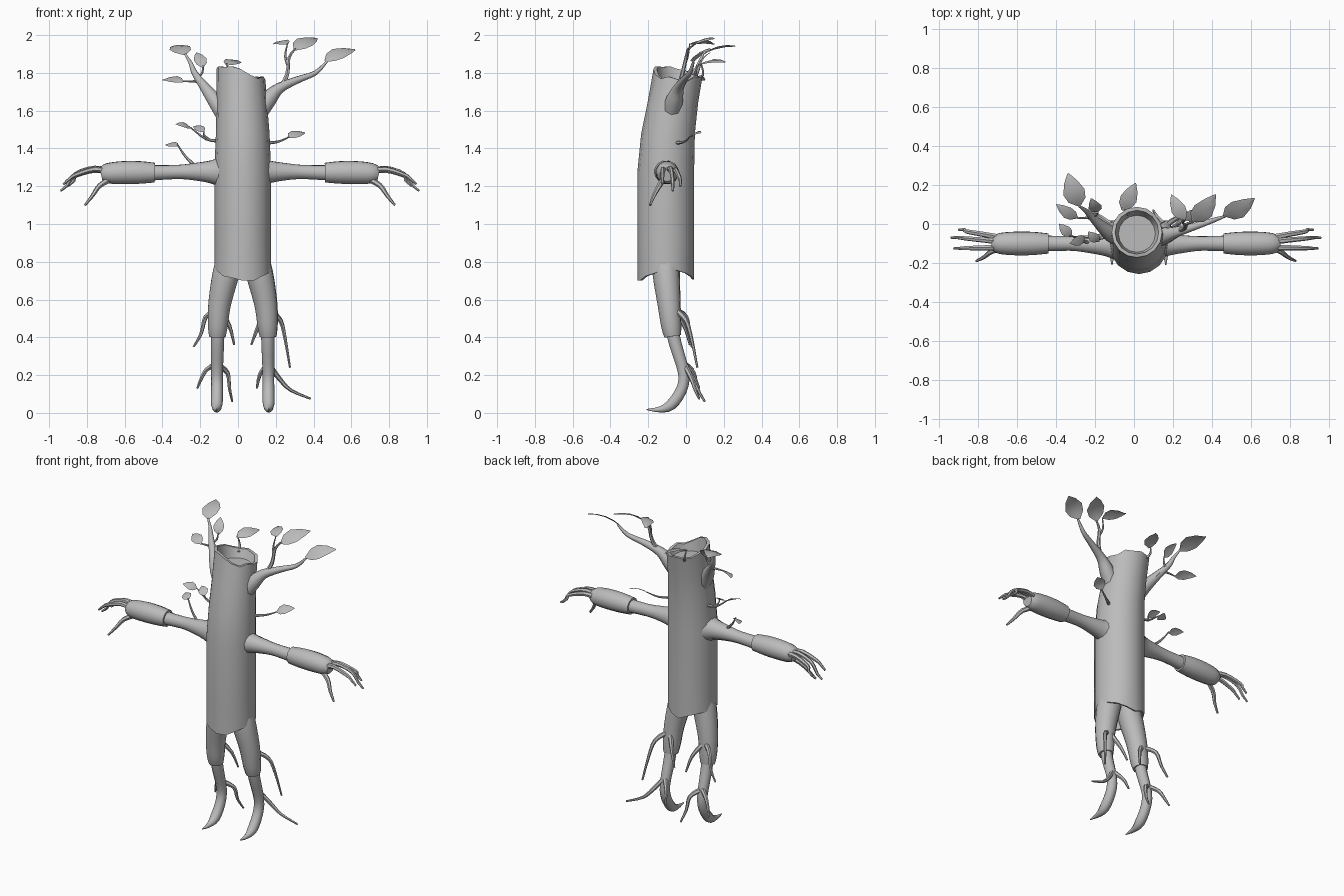
import bpy, bmesh, math
from mathutils import Vector as V

bark = bpy.data.materials.new("grey_bark")
bark.diffuse_color = (0.5, 0.5, 0.5, 1)


def finish(name, bm, angle=50):
    bmesh.ops.recalc_face_normals(bm, faces=bm.faces)
    me = bpy.data.meshes.new(name)
    bm.to_mesh(me)
    bm.free()
    ob = bpy.data.objects.new(name, me)
    bpy.context.collection.objects.link(ob)
    me.materials.append(bark)
    bpy.ops.object.select_all(action='DESELECT')
    ob.select_set(True)
    bpy.context.view_layer.objects.active = ob
    bpy.ops.object.shade_smooth_by_angle(angle=math.radians(angle))
    return ob


def bridge(bm, rings, cap_start=True, cap_end=True):
    n = len(rings[0])
    for a, b in zip(rings, rings[1:]):
        for i in range(n):
            bm.faces.new((a[i], a[(i + 1) % n], b[(i + 1) % n], b[i]))
    if cap_start:
        bm.faces.new(rings[0])
    if cap_end:
        bm.faces.new(rings[-1])


def tube(name, pts, sides=6, smooth=3):
    """Tapered limb through points (x, y, z, radius)."""
    P = [V(p) for p in pts]
    path = []
    for i in range(len(P) - 1):
        a, b, c, d = P[max(i - 1, 0)], P[i], P[i + 1], P[min(i + 2, len(P) - 1)]
        for k in range(smooth):
            t = k / smooth
            path.append(0.5 * (2 * b + (c - a) * t + (2 * a - 5 * b + 4 * c - d) * t * t
                               + (3 * b - a - 3 * c + d) * t ** 3))
    path.append(P[-1])
    bm = bmesh.new()
    rings, n = [], V((0.31, 0.9, 0.29))
    for i, p in enumerate(path):
        t = (path[min(i + 1, len(path) - 1)] - path[max(i - 1, 0)]).to_3d().normalized()
        n = (n - t * n.dot(t)).normalized()
        m = t.cross(n)
        rings.append([bm.verts.new(p.to_3d() + max(p.w, 0.002) *
                      (n * math.cos(2 * math.pi * k / sides) + m * math.sin(2 * math.pi * k / sides)))
                      for k in range(sides)])
    bridge(bm, rings)
    return finish(name, bm)


def twig(name, r, *pts):
    """Thin branch that narrows to its tip."""
    n = len(pts) - 1
    return tube(name, [(*p, r * (1 - 0.65 * i / n)) for i, p in enumerate(pts)])


def leaf(base, tip, w):
    base, tip = V(base), V(tip)
    d = tip - base
    s = d.cross(V((0, -0.5, 0.85))).normalized() * w / 2
    up = s.cross(d).normalized() * d.length * 0.1
    bm = bmesh.new()
    rows = []
    for t, k in ((0, 0.1), (0.2, 0.8), (0.45, 1), (0.75, 0.62), (1, 0.04)):
        c = base + d * t + up * 4 * t * (1 - t)
        rows.append([bm.verts.new(q) for q in (c - s * k - up * 0.3, c, c + s * k - up * 0.3)])
    for a, b in zip(rows, rows[1:]):
        for i in (0, 1):
            bm.faces.new((a[i], a[i + 1], b[i + 1], b[i]))
    finish("leaf", bm)


# Hollow trunk: ragged hem, leaning top, broken rim
N = 16
RIM = (1.765, 1.755, 1.78, 1.775, 1.785, 1.78, 1.79, 1.81, 1.82, 1.835, 1.83, 1.835, 1.82, 1.79, 1.77, 1.78)
HEM = (0.77, 0.755, 0.74, 0.72, 0.705, 0.73, 0.745, 0.75, 0.77, 0.755, 0.725, 0.715, 0.70, 0.70, 0.725, 0.74)
bm = bmesh.new()


def trunk_ring(z, r, cy, cx=0.025):
    return [bm.verts.new((cx + r * math.cos(2 * math.pi * i / N), cy + r * math.sin(2 * math.pi * i / N),
                          z[i] if isinstance(z, tuple) else z)) for i in range(N)]


bridge(bm, [trunk_ring(0.80, 0.12, -0.105), trunk_ring(HEM, 0.138, -0.105), trunk_ring(HEM, 0.15, -0.107),
            trunk_ring(0.9, 0.15, -0.107), trunk_ring(1.28, 0.15, -0.107), trunk_ring(1.48, 0.142, -0.095),
            trunk_ring(1.64, 0.134, -0.07, 0.02), trunk_ring(RIM, 0.13, -0.042, 0.015),
            trunk_ring(RIM, 0.112, -0.042, 0.015), trunk_ring(1.73, 0.095, -0.05, 0.015)])
finish("trunk", bm, 45)

for s, side in ((-1, "left"), (1, "right")):
    # Legs, feet
    X = lambda d: 0.025 + s * d
    tube(side + "_thigh", [(X(0.06), -0.105, 0.84, 0.07), (X(0.088), -0.105, 0.74, 0.073),
                           (X(0.122), -0.09, 0.58, 0.062), (X(0.132), -0.078, 0.46, 0.054),
                           (X(0.134), -0.07, 0.405, 0.045)], 12)
    tube(side + "_foot", [(X(0.132), -0.075, 0.45, 0.036), (X(0.134), -0.055, 0.36, 0.035),
                          (X(0.136), -0.012, 0.21, 0.031), (X(0.136), -0.025, 0.12, 0.031),
                          (X(0.137), -0.08, 0.042, 0.03), (X(0.138), -0.14, 0.018, 0.016),
                          (X(0.138), -0.21, 0.018, 0.003)], 10)
    # Arms, bark sleeves
    A = lambda d: 0.01 + s * d
    tube(side + "_arm", [(A(0.10), -0.105, 1.275, 0.085), (A(0.155), -0.105, 1.276, 0.062),
                         (A(0.24), -0.103, 1.277, 0.047), (A(0.34), -0.1, 1.275, 0.038),
                         (A(0.5), -0.1, 1.27, 0.043)], 12)
    tube(side + "_bark_sleeve", [(A(0.45), -0.1, 1.272, 0.053), (A(0.53), -0.1, 1.273, 0.061),
                                 (A(0.62), -0.1, 1.272, 0.062), (A(0.70), -0.1, 1.268, 0.055),
                                 (A(0.735), -0.1, 1.262, 0.038)], 12)
    # Fingers: y at tip, reach, start height, tip height
    for ty, reach, z0, z1 in ((-0.03, 0.91, 1.285, 1.20), (-0.07, 0.95, 1.295, 1.175),
                              (-0.125, 0.935, 1.29, 1.21)):
        y0 = -0.1 + (ty + 0.085) * 0.5
        twig(side + "_finger", 0.017, (A(0.69), y0, 1.275), (A(0.77), y0 * 0.6 + ty * 0.4, z0),
             (A(0.87), ty * 0.8 + y0 * 0.2, z0 - 0.03), (A(0.91 * reach + 0.05), ty, z1 + 0.03), (A(reach), ty, z1))
    twig(side + "_thumb", 0.018, (A(0.66), -0.11, 1.25), (A(0.74), -0.14, 1.205),
         (A(0.78), -0.17, 1.15), (A(0.82), -0.19, 1.10))

# Rootlets behind the legs
for pts in (((-0.11, -0.05, 0.54), (-0.17, 0.0, 0.51), (-0.195, 0.02, 0.42), (-0.235, 0.03, 0.35)),
            ((-0.09, -0.04, 0.53), (-0.045, 0.0, 0.46), (-0.02, 0.03, 0.36)),
            ((-0.11, -0.01, 0.26), (-0.165, 0.03, 0.23), (-0.195, 0.05, 0.18), (-0.215, 0.07, 0.13)),
            ((-0.10, 0.0, 0.25), (-0.055, 0.04, 0.21), (-0.045, 0.06, 0.13), (-0.03, 0.10, 0.06)),
            ((0.17, -0.05, 0.54), (0.225, 0.0, 0.49), (0.25, 0.03, 0.39), (0.275, 0.06, 0.24)),
            ((0.14, -0.04, 0.53), (0.10, 0.0, 0.44), (0.07, 0.02, 0.36)),
            ((0.16, -0.01, 0.26), (0.22, 0.03, 0.18), (0.28, 0.05, 0.12), (0.385, 0.07, 0.075)),
            ((0.15, 0.0, 0.25), (0.115, 0.04, 0.2), (0.10, 0.07, 0.13))):
    twig("rootlet", 0.016, *pts)

# Main boughs
tube("right_bough", [(0.10, -0.08, 1.58, 0.05), (0.16, -0.06, 1.66, 0.045), (0.22, -0.04, 1.72, 0.029),
                     (0.32, -0.01, 1.765, 0.019), (0.41, 0.02, 1.80, 0.013), (0.47, 0.04, 1.86, 0.006)], 8)
tube("left_bough", [(-0.06, -0.07, 1.56, 0.05), (-0.12, -0.05, 1.65, 0.042), (-0.18, 0.0, 1.73, 0.027),
                    (-0.23, 0.05, 1.80, 0.017), (-0.25, 0.07, 1.85, 0.011), (-0.28, 0.09, 1.90, 0.006)], 8)
# Twigs
for r, *pts in ((0.015, (0.22, -0.04, 1.71), (0.26, -0.02, 1.79), (0.27, 0.0, 1.88), (0.305, 0.01, 1.93)),
                (0.009, (0.265, -0.01, 1.84), (0.25, 0.01, 1.89), (0.262, 0.02, 1.955)),
                (0.012, (-0.16, 0.0, 1.70), (-0.2, 0.03, 1.75), (-0.29, 0.03, 1.755)),
                (0.010, (-0.22, 0.04, 1.77), (-0.19, 0.05, 1.80), (-0.185, 0.06, 1.84)),
                (0.010, (-0.03, 0.05, 1.76), (-0.05, 0.09, 1.79), (-0.06, 0.08, 1.85)),
                (0.010, (-0.10, -0.07, 1.44), (-0.17, -0.07, 1.45), (-0.25, -0.07, 1.51)),
                (0.007, (-0.15, -0.07, 1.445), (-0.18, -0.08, 1.47), (-0.18, -0.09, 1.49)),
                (0.010, (-0.22, -0.10, 1.30), (-0.28, -0.08, 1.36), (-0.32, -0.06, 1.42)),
                (0.010, (0.15, -0.05, 1.43), (0.21, -0.01, 1.435), (0.27, 0.02, 1.46))):
    twig("twig", r, *pts)

# Leaves: base, tip, width
for b, t, w in (((0.46, 0.04, 1.865), (0.62, 0.13, 1.925), 0.11),
                ((0.30, 0.01, 1.925), (0.42, 0.15, 1.985), 0.11),
                ((0.262, 0.02, 1.955), (0.19, 0.15, 1.955), 0.08),
                ((-0.28, 0.09, 1.90), (-0.34, 0.26, 1.945), 0.115),
                ((-0.185, 0.06, 1.83), (-0.22, 0.13, 1.91), 0.07),
                ((-0.29, 0.03, 1.755), (-0.40, 0.10, 1.765), 0.07),
                ((-0.06, 0.07, 1.845), (0.01, 0.21, 1.86), 0.09),
                ((-0.25, -0.07, 1.51), (-0.33, -0.10, 1.53), 0.06),
                ((-0.18, -0.09, 1.49), (-0.235, -0.04, 1.52), 0.06),
                ((-0.32, -0.06, 1.415), (-0.385, 0.0, 1.42), 0.06),
                ((0.265, 0.02, 1.46), (0.355, 0.08, 1.485), 0.075)):
    leaf(b, t, w)
